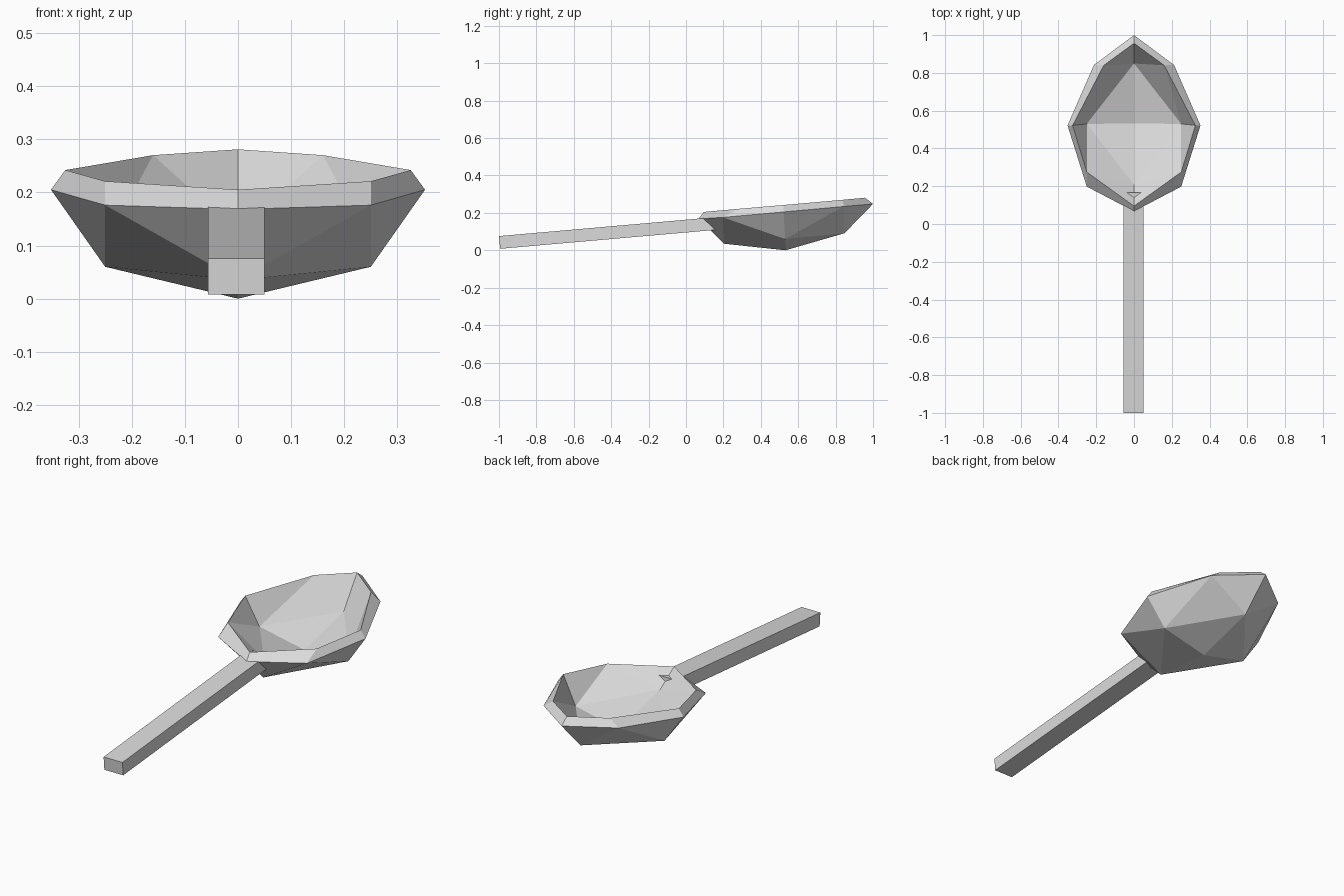
import bpy, bmesh, math
from mathutils import Matrix, Vector

old = bpy.data.objects.get("Cube")
if old:
    bpy.data.objects.remove(old, do_unlink=True)

# Single plain grey material
grey = bpy.data.materials.new("plain_grey")
grey.use_nodes = True
colour = (0.71, 0.71, 0.71, 1)
grey.diffuse_color = colour
grey.node_tree.nodes["Principled BSDF"].inputs["Base Color"].default_value = colour


def finish(bm, name):
    bmesh.ops.recalc_face_normals(bm, faces=bm.faces)
    mesh = bpy.data.meshes.new(name)
    bm.to_mesh(mesh)
    bm.free()
    mesh.materials.append(grey)
    obj = bpy.data.objects.new(name, mesh)
    bpy.context.collection.objects.link(obj)
    return obj


def ring(bm, half):
    """Mirror a half outline (back, ..., front) into a closed loop."""
    back, *sides, front = half
    pts = [back, *sides, front, *[(-x, y, z) for x, y, z in reversed(sides)]]
    return [bm.verts.new(p) for p in pts]


def shell(bm, rim_half, mid_half, pole):
    """Faceted half ball: eight rim points, four lower points and a pole."""
    rim, mid = ring(bm, rim_half), ring(bm, mid_half)
    tip = bm.verts.new(pole)
    for i in range(4):
        j, n = 2 * i, (i + 1) % 4
        a, ab, b = rim[j], rim[j + 1], rim[(j + 2) % 8]
        for tri in ((a, ab, mid[i]), (ab, b, mid[n]),
                    (ab, mid[n], mid[i]), (mid[i], mid[n], tip)):
            bm.faces.new(tri)
    return rim


# Spoon bowl: outer and inner shells joined by a sloping lip
bm = bmesh.new()
outer = shell(
    bm,
    [(0, 1, 0.248), (0.212, 0.842, 0.234), (0.352, 0.522, 0.205),
     (0.25, 0.198, 0.176), (0, 0.067, 0.168)],
    [(0, 0.847, 0.091), (0.25, 0.53, 0.06), (0, 0.204, 0.035)],
    (0, 0.532, 0))
inner = shell(
    bm,
    [(0, 0.957, 0.281), (0.16, 0.84, 0.27), (0.325, 0.522, 0.242),
     (0.25, 0.275, 0.221), (0, 0.095, 0.205)],
    [(0, 0.85, 0.125), (0.25, 0.53, 0.102), (0, 0.208, 0.13)],
    (0, 0.532, 0.05))
for i in range(8):
    n = (i + 1) % 8
    bm.faces.new((outer[i], outer[n], inner[n], inner[i]))
finish(bm, "spoon_bowl")

# Handle: a long square bar tilted up into the bowl
bm = bmesh.new()
bmesh.ops.create_cube(bm, size=1)
bmesh.ops.scale(bm, vec=Vector((0.106, 1.17, 0.068)), verts=bm.verts)
bmesh.ops.rotate(bm, cent=(0, 0, 0), verts=bm.verts,
                 matrix=Matrix.Rotation(math.radians(5), 3, 'X'))
bmesh.ops.translate(bm, vec=Vector((-0.003, -0.414, 0.093)), verts=bm.verts)
finish(bm, "handle")
